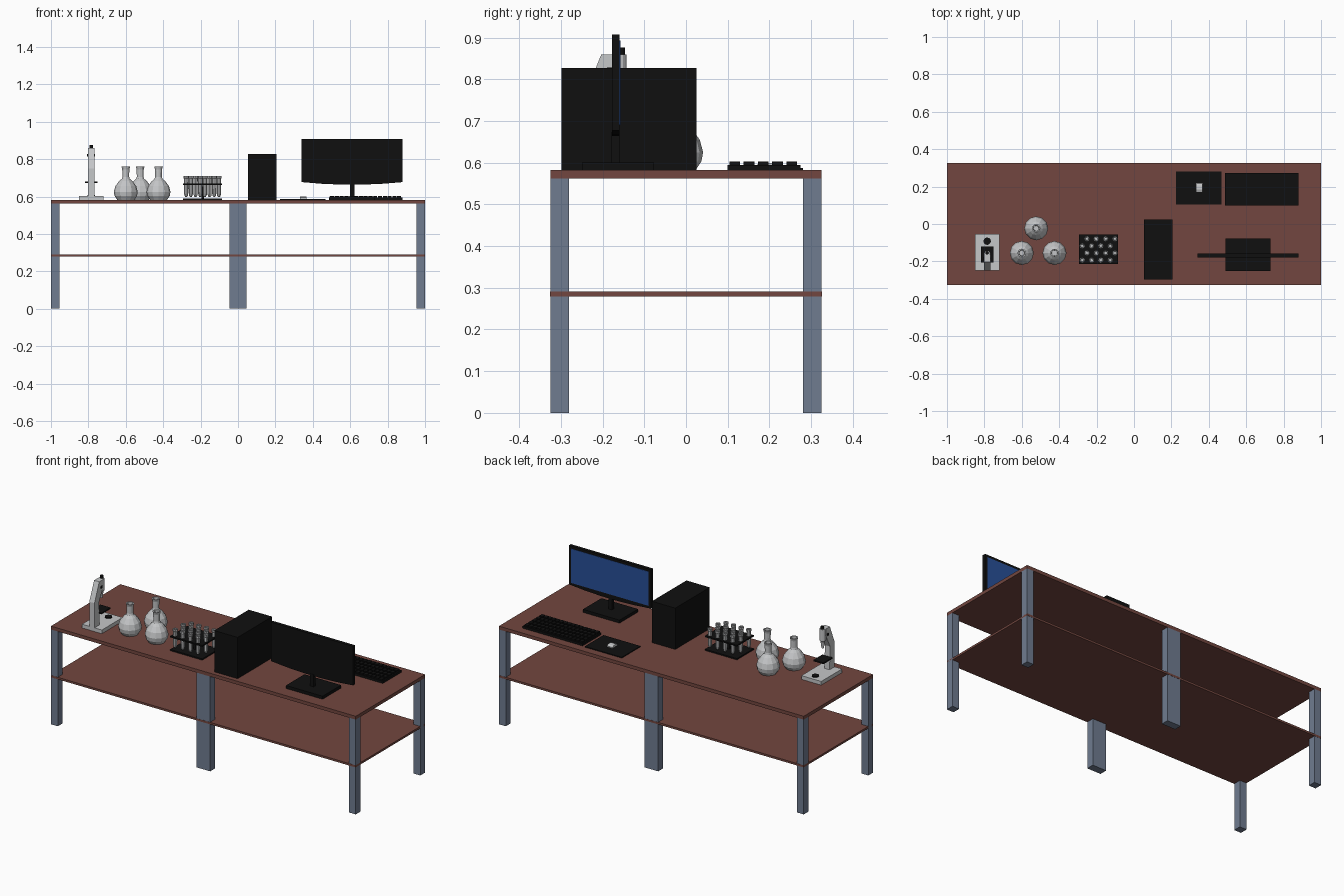
import bpy, bmesh, math
from mathutils import Matrix, Vector

if "Cube" in bpy.data.objects:
    bpy.data.objects.remove(bpy.data.objects["Cube"])

def mat(name, r, g, b):
    m = bpy.data.materials.new(name)
    m.diffuse_color = (r, g, b, 1)
    m.use_nodes = True
    m.node_tree.nodes["Principled BSDF"].inputs["Base Color"].default_value = m.diffuse_color
    return m

WOOD = mat("red_brown_wood", 0.17, 0.062, 0.05)
STEEL = mat("blue_grey_steel", 0.16, 0.20, 0.28)
BLACK = mat("black_plastic", 0.005, 0.005, 0.005)
GREY = mat("light_grey", 0.56, 0.57, 0.58)
GLASS = mat("pale_glass", 0.55, 0.56, 0.57)
BLUE = mat("screen_blue", 0.021, 0.078, 0.31)

def finish(bm, name, m):
    bmesh.ops.recalc_face_normals(bm, faces=bm.faces)
    me = bpy.data.meshes.new(name)
    bm.to_mesh(me)
    bm.free()
    me.materials.append(m)
    ob = bpy.data.objects.new(name, me)
    bpy.context.collection.objects.link(ob)
    return ob

def add_box(bm, x0, x1, y0, y1, z0, z1):
    mtx = Matrix.Translation(((x0+x1)/2, (y0+y1)/2, (z0+z1)/2)) @ \
        Matrix.Diagonal((x1-x0, y1-y0, z1-z0, 1))
    bmesh.ops.create_cube(bm, size=1, matrix=mtx)

def boxes(name, m, *spans):
    bm = bmesh.new()
    for s in spans:
        add_box(bm, *s)
    return finish(bm, name, m)

def add_lathe(bm, profile, cx, cy, n):
    """Revolve (radius, z) points around a vertical axis and cap both ends."""
    rings = [[bm.verts.new((cx + r*math.cos(2*math.pi*i/n), cy + r*math.sin(2*math.pi*i/n), z))
              for i in range(n)] for r, z in profile]
    for a, b in zip(rings, rings[1:]):
        for i in range(n):
            j = (i + 1) % n
            bm.faces.new((a[i], a[j], b[j], b[i]))
    bm.faces.new(rings[0])
    bm.faces.new(rings[-1])

def lathe(name, m, profile, *centres, n=12):
    bm = bmesh.new()
    for cx, cy in centres:
        add_lathe(bm, profile, cx, cy, n)
    return finish(bm, name, m)

def extrude_profile(name, m, pts, axis, lo, hi):
    """Extrude a 2D outline along x (points are y,z) or y (points are x,z)."""
    bm = bmesh.new()
    place = (lambda p, t: (t, p[0], p[1])) if axis == 'x' else (lambda p, t: (p[0], t, p[1]))
    f = bm.faces.new([bm.verts.new(place(p, lo)) for p in pts])
    ext = bmesh.ops.extrude_face_region(bm, geom=[f])["geom"]
    d = Vector((hi-lo, 0, 0) if axis == 'x' else (0, hi-lo, 0))
    bmesh.ops.translate(bm, vec=d, verts=[v for v in ext if isinstance(v, bmesh.types.BMVert)])
    return finish(bm, name, m)

T = 0.582  # height of the table surface

# Table: top, shelf and six legs
boxes("table_top", WOOD, (-1, 1, -.325, .325, .562, T))
boxes("lower_shelf", WOOD, (-1, 1, -.326, .326, .279, .291))
for side, y0, y1 in (("front", -.325, -.28), ("back", .28, .325)):
    for pos, x0, x1 in (("left", -1, -.955), ("middle", -.045, .045), ("right", .955, 1)):
        boxes(f"{side}_{pos}_leg", STEEL, (x0, x1, y0, y1, 0, .562))

# Microscope
mx = -.785
boxes("microscope_base", GREY, (mx-.065, mx+.065, -.248, -.053, T, .604))
extrude_profile("microscope_arm", GREY,
                [(-.248, .604), (-.2, .604), (-.205, .74), (-.165, .82), (-.165, .86),
                 (-.203, .86), (-.248, .75)], 'x', mx-.017, mx+.017)
boxes("microscope_stage", BLACK, (mx-.033, mx+.033, -.205, -.12, .672, .680))
lathe("base_lamp", BLACK, [(.02, .604), (.02, .609)], (mx, -.092))
lathe("microscope_tube", GREY, [(.007, .745), (.012, .785), (.017, .79), (.017, .86)],
      (mx, -.160))
lathe("microscope_eyepiece", BLACK, [(.009, .86), (.009, .876)], (mx, -.155))
boxes("focus_knobs", BLACK, (mx-.021, mx+.021, -.19, -.178, .815, .828))

# Round-bodied flasks with a flared, open lip
lathe("flasks", GLASS,
      [(.046, T), (.060, .603), (.064, .625), (.056, .655), (.036, .682), (.021, .695),
       (.018, .705), (.019, .745), (.023, .760), (.016, .760), (.014, .71)],
      (-.6, -.155), (-.425, -.155), (-.523, -.023))

# Test tube rack with staggered tubes
boxes("rack_plates", BLACK, (-.295, -.085, -.214, -.056, T, .590),
      (-.295, -.085, -.214, -.056, .661, .669), (-.195, -.182, -.14, -.13, .590, .661))
lathe("test_tubes", GLASS,
      [(.004, .597), (.009, .604), (.011, .615), (.012, .695), (.0145, .698), (.0145, .709),
       (.009, .709), (.008, .69)],
      *[(-.277 + .05*i + .025*(r % 2), -.193 + .038*r) for r in range(4) for i in range(4)], n=8)

# Computer tower
boxes("computer_tower", BLACK, (.053, .206, -.298, .025, T, .827))

# Monitor: panel with bowed lower edge, screen, neck and foot
cx = .61
edge = [(cx + .27*t, .663 + .014*t*t) for t in (-1, -.6, -.2, .2, .6, 1)]
extrude_profile("monitor_panel", BLACK, edge + [(cx+.27, .908), (cx-.27, .908)], 'y', -.178, -.159)
boxes("monitor_screen", BLUE, (cx-.254, cx+.254, -.160, -.157, .690, .893))
boxes("monitor_neck", BLACK, (cx-.012, cx+.012, -.180, -.160, .595, .672))
boxes("monitor_foot", BLACK, (cx-.12, cx+.12, -.25, -.077, T, .600))

# Keyboard with a grid of keys
boxes("keyboard_body", BLACK, (.487, .88, .1, .274, T, .595))
boxes("keyboard_keys", BLACK, *[(.493 + .0256*i, .514 + .0256*i, .104 + .0342*j, .130 + .0342*j,
                                 .595, .603) for i in range(15) for j in range(5)])

# Mouse and mat
boxes("mouse_mat", BLACK, (.225, .468, .105, .28, T, .587))
extrude_profile("mouse", GREY, [(.17, .587), (.217, .587), (.217, .593), (.205, .599),
                                (.185, .601), (.17, .595)], 'x', .331, .367)
